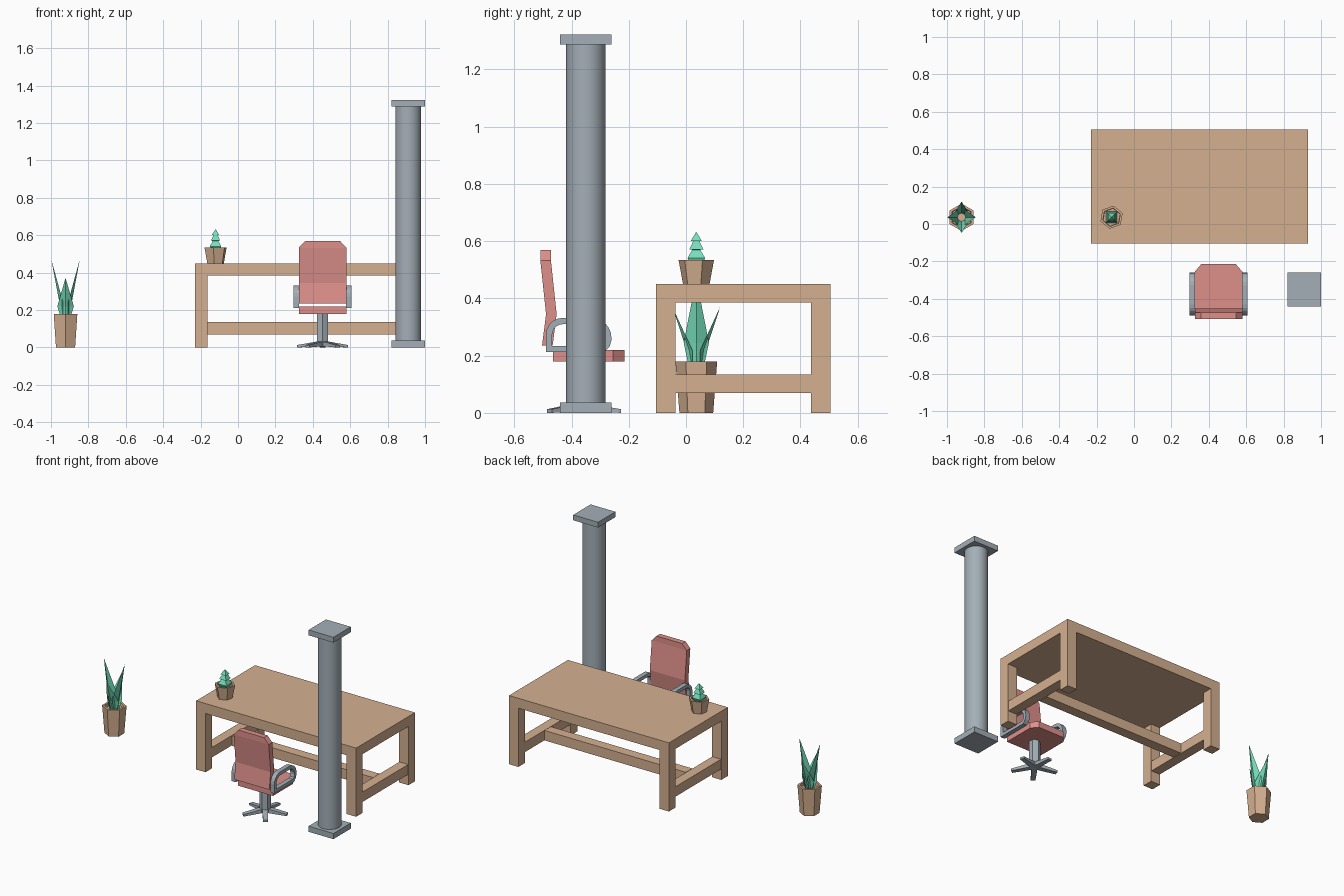
import bpy, bmesh, math
from mathutils import Vector

if "Cube" in bpy.data.objects:
    bpy.data.objects.remove(bpy.data.objects["Cube"])


def material(name, r, g, b):
    def lin(c):
        c /= 255
        return c / 12.92 if c <= 0.04045 else ((c + 0.055) / 1.055) ** 2.4
    m = bpy.data.materials.new(name)
    m.diffuse_color = (lin(r), lin(g), lin(b), 1)
    m.use_nodes = True
    m.node_tree.nodes["Principled BSDF"].inputs["Base Color"].default_value = m.diffuse_color
    return m


WOOD = material("tan", 213, 176, 144)
METAL = material("grey", 164, 175, 183)
FABRIC = material("salmon", 222, 144, 139)
LEAF = material("mint_green", 118, 222, 186)


def finish(name, bm, mat, fix=True):
    if fix:
        bmesh.ops.recalc_face_normals(bm, faces=bm.faces)
    me = bpy.data.meshes.new(name)
    bm.to_mesh(me)
    bm.free()
    me.materials.append(mat)
    ob = bpy.data.objects.new(name, me)
    bpy.context.collection.objects.link(ob)
    return ob


def loft(name, rings, mat, closed=False):
    """Skin a list of equal-length point rings, capped or closed into a loop."""
    bm = bmesh.new()
    vs = [[bm.verts.new(p) for p in ring] for ring in rings]
    n = len(rings[0])
    pairs = list(zip(vs, vs[1:])) + ([(vs[-1], vs[0])] if closed else [])
    for a, b in pairs:
        for i in range(n):
            j = (i + 1) % n
            bm.faces.new((a[i], a[j], b[j], b[i]))
    if not closed:
        bm.faces.new(vs[0][::-1])
        bm.faces.new(vs[-1])
    return finish(name, bm, mat)


def box(name, x0, x1, y0, y1, z0, z1, mat):
    return loft(name, [[(x0, y0, z), (x1, y0, z), (x1, y1, z), (x0, y1, z)]
                       for z in (z0, z1)], mat)


def turned(name, cx, cy, rows, sides, mat, rot=0):
    """Rows of (radius, z) around a vertical axis."""
    ang = [math.radians(rot) + math.tau * i / sides for i in range(sides)]
    return loft(name, [[(cx + r * math.cos(a), cy + r * math.sin(a), z) for a in ang]
                       for r, z in rows], mat)


# Table: top, four legs, two side rails and a middle rail
X0, X1, Y0, Y1, L = -0.23, 0.93, -0.105, 0.505, 0.068
box("table_top", X0, X1, Y0, Y1, 0.385, 0.45, WOOD)
for x in (X0, X1 - L):
    for y in (Y0, Y1 - L):
        box("table_leg", x, x + L, y, y + L, 0, 0.385, WOOD)
    box("table_side_rail", x + 0.002, x + L - 0.002, Y0 + L, Y1 - L, 0.07, 0.135, WOOD)
box("table_middle_rail", X0 + L, X1 - L, 0.167, 0.233, 0.07, 0.135, WOOD)

# Column with square base and cap
PX, PY = 0.91, -0.35
for part, z0, z1 in (("column_base", 0, 0.037), ("column_cap", 1.288, 1.323)):
    box(part, PX - 0.09, PX + 0.09, PY - 0.09, PY + 0.09, z0, z1, METAL)
shaft = turned("column_shaft", PX, PY, [(0.069, 0.037), (0.069, 1.288)], 32, METAL)
bpy.context.view_layer.objects.active = shaft
shaft.select_set(True)
bpy.ops.object.shade_smooth_by_angle(angle=math.radians(35))

# Chair seat with clipped front corners, and bent backrest with clipped top
CX, CY = 0.452, -0.365
loft("chair_seat", [[(CX - w, y, 0.18), (CX + w, y, 0.18), (CX + w, y, 0.22), (CX - w, y, 0.22)]
                    for y, w in ((-0.465, 0.127), (-0.255, 0.127), (-0.215, 0.093))], FABRIC)
loft("chair_back", [[(CX - w, y, z), (CX + w, y, z), (CX + w, y + 0.037, z), (CX - w, y + 0.037, z)]
                    for z, y, w in ((0.235, -0.503, 0.127), (0.345, -0.489, 0.127),
                                    (0.533, -0.509, 0.127), (0.57, -0.509, 0.093))], FABRIC)


# Chair armrests: closed bands with rounded upper corners
def arc(cy, cz, r, a0, a1, n):
    return [(cy + r * math.cos(math.radians(a0 + (a1 - a0) * i / n)),
             cz + r * math.sin(math.radians(a0 + (a1 - a0) * i / n))) for i in range(n + 1)]


T = 0.022
outer = [(-0.49, 0.212)] + arc(-0.43, 0.272, 0.06, 180, 90, 5) \
    + arc(-0.33, 0.262, 0.07, 90, -25, 6) + [(-0.285, 0.212)]
inner = [(-0.49 + T, 0.212 + T)] + arc(-0.43, 0.272, 0.06 - T, 180, 90, 5) \
    + arc(-0.33, 0.262, 0.07 - T, 90, -25, 6) + [(-0.297, 0.212 + T)]
for side in (-1, 1):
    xa, xb = CX + side * 0.125, CX + side * 0.155
    loft("chair_armrest", [[(xa, *o), (xb, *o), (xb, *i), (xa, *i)]
                           for o, i in zip(outer, inner)], METAL, closed=True)

# Chair post and five tapered feet
turned("chair_post", CX, CY, [(0.034, 0.01), (0.034, 0.18)], 6, METAL, rot=90)
for k in range(5):
    a = math.radians(90 + 72 * k)
    d, s = Vector((math.cos(a), math.sin(a), 0)), Vector((-math.sin(a), math.cos(a), 0))
    c = Vector((CX, CY, 0))
    rings = []
    for r, w, z0, z1 in ((0.0, 0.018, 0.008, 0.036), (0.138, 0.014, 0.0, 0.013)):
        p = c + d * r
        rings.append([p + s * w + Vector((0, 0, z0)), p - s * w + Vector((0, 0, z0)),
                      p - s * w + Vector((0, 0, z1)), p + s * w + Vector((0, 0, z1))])
    loft("chair_foot", rings, METAL)

# Hexagonal pots with a recessed soil face
BX, BY = -0.922, 0.036
turned("large_pot", BX, BY, [(0.059, 0), (0.073, 0.18), (0.059, 0.18), (0.056, 0.16)],
       6, WOOD, rot=90)
SX, SY = -0.12, 0.036
turned("small_pot", SX, SY, [(0.047, 0.45), (0.063, 0.535), (0.05, 0.535), (0.048, 0.52)],
       6, WOOD, rot=20)

# Large plant: four folded pointed leaves, taller to the sides
for k in range(4):
    d = Vector((round(math.cos(k * math.pi / 2)), round(math.sin(k * math.pi / 2)), 0))
    s = Vector((-d.y, d.x, 0))
    reach, top, mid = (0.076, 0.47, 0.245) if k % 2 == 0 else (0.084, 0.372, 0.22)
    c, up = Vector((BX, BY, 0)), Vector((0, 0, 1))
    bm = bmesh.new()
    base_l, base_r, base_m, left, right, rib, tip = [bm.verts.new(c + p) for p in (
        d * 0.012 + s * 0.026 + up * 0.16, d * 0.012 - s * 0.026 + up * 0.16,
        d * 0.022 + up * 0.16, d * 0.014 + s * 0.044 + up * mid,
        d * 0.014 - s * 0.044 + up * mid, d * 0.034 + up * mid, d * reach + up * top)]
    for f in ((base_l, base_m, rib, left), (base_m, base_r, right, rib),
              (left, rib, tip), (rib, right, tip)):
        bm.faces.new(f[::-1])
    finish("large_plant_leaf", bm, LEAF, fix=False)

# Small plant: stacked four-sided tiers
turned("small_plant", SX, SY,
       [(0.03, 0.52), (0.043, 0.541), (0.02, 0.57), (0.035, 0.571), (0.015, 0.6),
        (0.027, 0.601), (0.001, 0.632)], 4, LEAF, rot=45)
